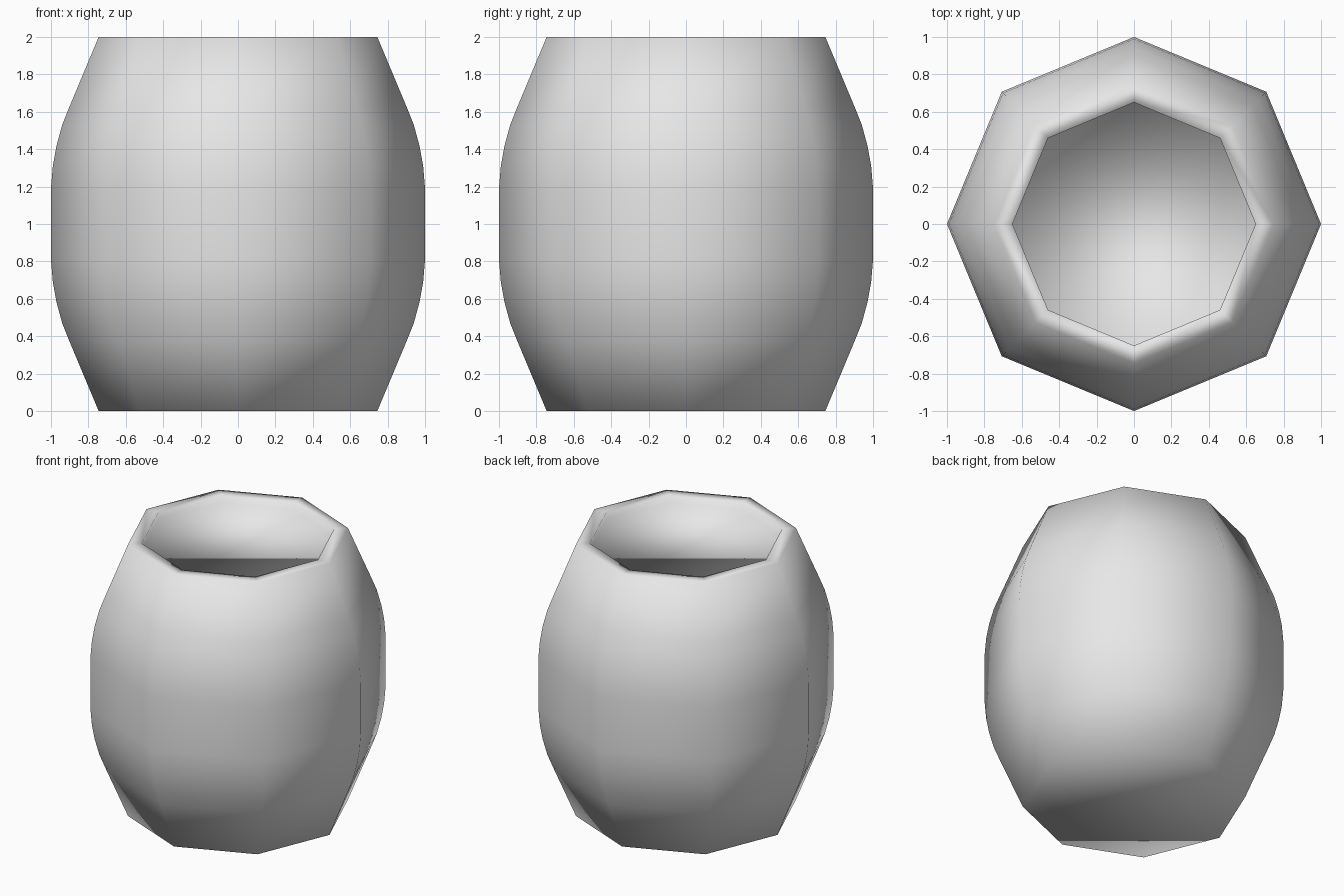
import bpy
import bmesh
from math import cos, sin, pi

cube = bpy.data.objects.get("Cube")
if cube:
    bpy.data.objects.remove(cube, do_unlink=True)

SIDES = 8
HEIGHT = 2.0

# Plain light grey
grey = bpy.data.materials.new("light_grey")
grey.use_nodes = True
color = (0.8, 0.8, 0.8, 1.0)
grey.diffuse_color = color
grey.node_tree.nodes["Principled BSDF"].inputs["Base Color"].default_value = color

# Lower half of the barrel wall (radius, height), mirrored for the upper half
lower = [(0.745, 0.0), (0.9, 0.37), (0.94, 0.47),
         (0.97, 0.58), (0.99, 0.69), (1.0, 0.81)]
upper = [(r, HEIGHT - z) for r, z in reversed(lower)]
# Flat rim and shallow recessed top
recess = [(0.65, HEIGHT), (0.65, HEIGHT - 0.05)]

bm = bmesh.new()


def ring(radius, z):
    angles = [2 * pi * i / SIDES for i in range(SIDES)]
    return [bm.verts.new((radius * cos(a), radius * sin(a), z)) for a in angles]


# Bridge the rings, then close the base and the recess
rings = [ring(r, z) for r, z in lower + upper + recess]
for a, b in zip(rings, rings[1:]):
    for i in range(SIDES):
        j = (i + 1) % SIDES
        bm.faces.new((a[i], a[j], b[j], b[i]))
bm.faces.new(rings[0][::-1])
bm.faces.new(rings[-1])

# Smooth everywhere, including the rim and base
for face in bm.faces:
    face.smooth = True

mesh = bpy.data.meshes.new("barrel")
bm.to_mesh(mesh)
bm.free()
mesh.materials.append(grey)
barrel = bpy.data.objects.new("barrel", mesh)
bpy.context.collection.objects.link(barrel)
